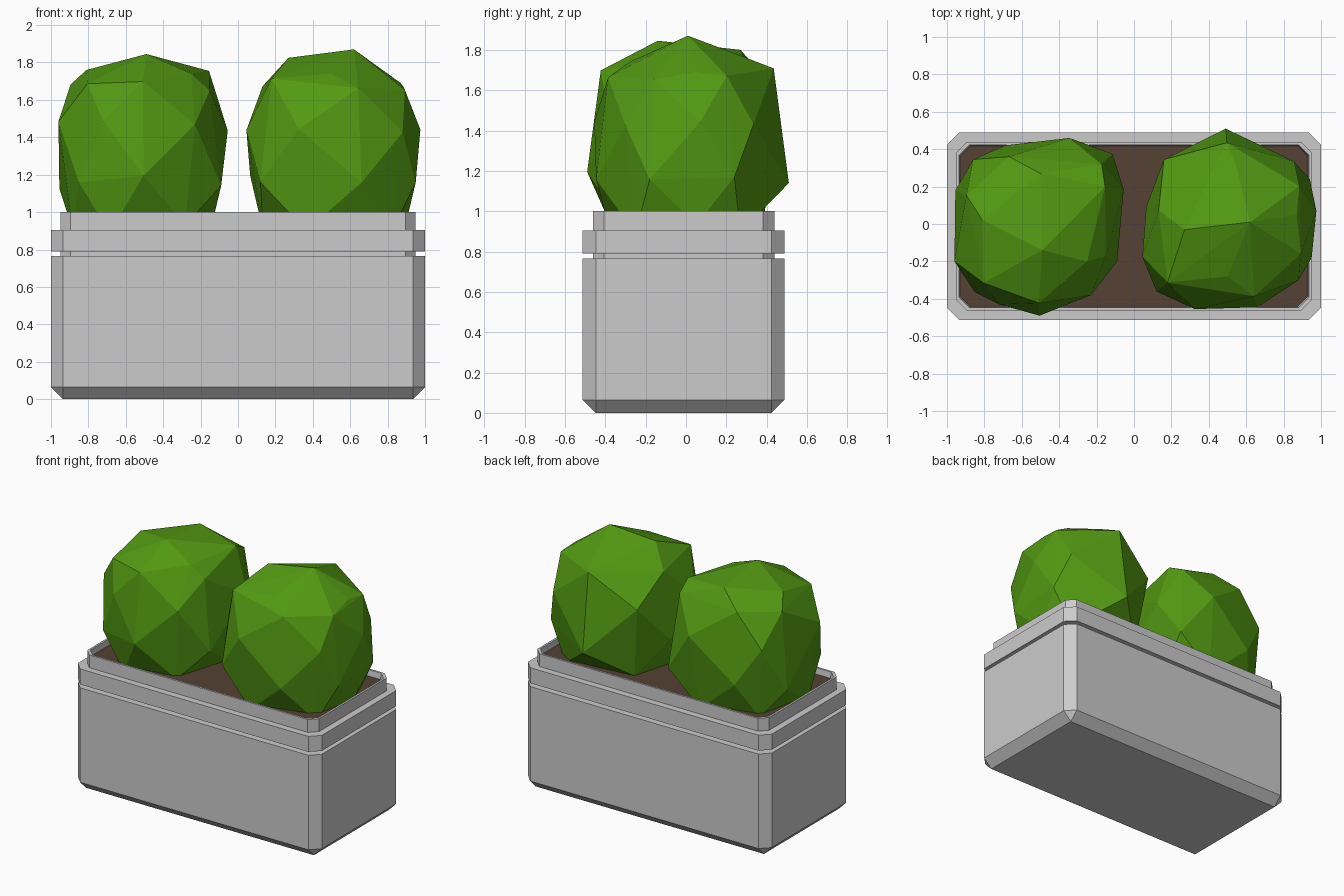
import bpy, bmesh, random
from mathutils import Vector

if "Cube" in bpy.data.objects:
    bpy.data.objects.remove(bpy.data.objects["Cube"])

CY = -0.012  # planter centre in y


def material(name, rgb):
    m = bpy.data.materials.new(name)
    m.diffuse_color = (*rgb, 1)
    m.use_nodes = True
    m.node_tree.nodes["Principled BSDF"].inputs["Base Color"].default_value = m.diffuse_color
    return m


def finish(name, bm, mat=None):
    bmesh.ops.recalc_face_normals(bm, faces=bm.faces)
    me = bpy.data.meshes.new(name)
    bm.to_mesh(me)
    bm.free()
    ob = bpy.data.objects.new(name, me)
    bpy.context.collection.objects.link(ob)
    if mat:
        me.materials.append(mat)
    return ob


def octagon(bm, inset, cut, z):
    """Rectangle with clipped corners, inset from the 2 x 1 footprint."""
    x, y = 1 - inset, 0.5 - inset
    pts = [(x - cut, -y), (x, -y + cut), (x, y - cut), (x - cut, y),
           (-x + cut, y), (-x, y - cut), (-x, -y + cut), (-x + cut, -y)]
    return [bm.verts.new((px, py + CY, z)) for px, py in pts]


# Planter: stacked clipped rectangles with a groove, a band and a raised rim
profile = [(0.065, 0, 0), (0, 0.065, 0.065), (0, 0.065, 0.765),
           (0.05, 0.055, 0.765), (0.05, 0.055, 0.79), (0, 0.065, 0.79),
           (0, 0.065, 0.905), (0.05, 0.055, 0.905), (0.05, 0.055, 1.0),
           (0.065, 0.055, 1.0), (0.072, 0.055, 0.94)]
bm = bmesh.new()
rings = [octagon(bm, *p) for p in profile]
for a, b in zip(rings, rings[1:]):
    for i in range(8):
        j = (i + 1) % 8
        bm.faces.new((a[i], a[j], b[j], b[i]))
bm.faces.new(rings[0][::-1])
bm.faces.new(rings[-1])
bmesh.ops.remove_doubles(bm, verts=bm.verts, dist=1e-4)
finish("planter_box", bm)

# Soil sheet just inside the rim
bm = bmesh.new()
bm.faces.new(octagon(bm, 0.07, 0.055, 0.955))
finish("soil", bm, material("soil_brown", (0.09, 0.053, 0.035)))

# Bushes: faceted hulls of a plan outline, using alternate points per level
LEVELS = [(0.92, 0.82), (1.16, 1.0), (1.46, 1.0), (1.68, 0.86)]
green = material("leaf_green", (0.085, 0.32, 0.006))


def bush(name, outline, tops, seed):
    rnd = random.Random(seed)
    pts = [Vector(p) for p in outline]
    mid = sum(pts, Vector((0, 0))) / len(pts)
    bm = bmesh.new()
    for k, (z, s) in enumerate(LEVELS):
        for p in pts[k % 2::2]:
            q = mid + (p - mid) * s
            bm.verts.new((q.x, q.y, z + rnd.uniform(-0.035, 0.035)))
    for t in tops:
        bm.verts.new(t)
    res = bmesh.ops.convex_hull(bm, input=bm.verts)
    loose = [v for v in bm.verts if not v.link_faces]
    bmesh.ops.delete(bm, geom=loose, context='VERTS')
    finish(name, bm, green)


bush("left_bush",
     [(-.96, -.2), (-.955, .18), (-.86, .345), (-.69, .42), (-.345, .46), (-.115, .375),
      (-.055, .185), (-.09, -.2), (-.23, -.38), (-.505, -.49), (-.72, -.43), (-.85, -.365)],
     [(-.49, -.14, 1.845), (-.81, .02, 1.76), (-.155, .2, 1.755), (-.5, .27, 1.8),
      (-.25, -.2, 1.74)], 3)
bush("right_bush",
     [(.045, -.175), (.065, .09), (.16, .345), (.49, .51), (.855, .335), (.94, .24),
      (.975, .07), (.95, -.18), (.88, -.3), (.66, -.445), (.325, -.455), (.12, -.36)],
     [(.62, .01, 1.87), (.27, -.03, 1.825), (.87, .05, 1.69), (.55, .3, 1.76),
      (.5, -.28, 1.74)], 8)
